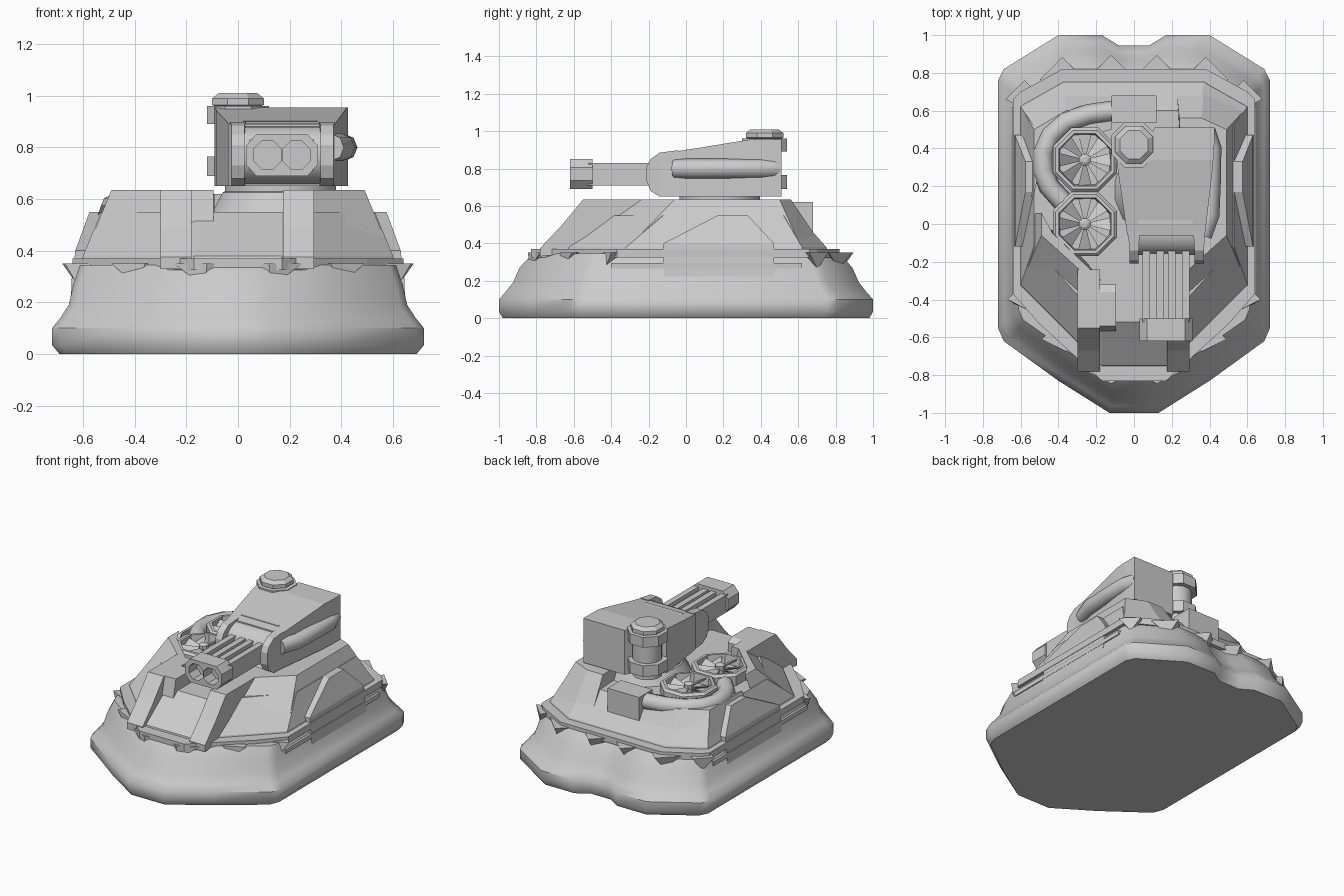
import bpy, bmesh, math
from mathutils import Vector, Matrix

if "Cube" in bpy.data.objects:
    bpy.data.objects.remove(bpy.data.objects["Cube"])


def loft(name, loops, smooth=0, closed=False):
    """Skin a stack of equal-length loops of points; capped unless closed into a ring."""
    bm = bmesh.new()
    rings = [[bm.verts.new(p) for p in loop] for loop in loops]
    n = len(rings[0])
    pairs = list(zip(rings, rings[1:])) + ([(rings[-1], rings[0])] if closed else [])
    for a, b in pairs:
        for i in range(n):
            j = (i + 1) % n
            bm.faces.new((a[i], a[j], b[j], b[i]))
    if not closed:
        bm.faces.new(rings[0])
        bm.faces.new(rings[-1])
    bmesh.ops.recalc_face_normals(bm, faces=bm.faces)
    me = bpy.data.meshes.new(name)
    bm.to_mesh(me)
    bm.free()
    ob = bpy.data.objects.new(name, me)
    bpy.context.collection.objects.link(ob)
    if smooth:
        for o in bpy.context.selected_objects:
            o.select_set(False)
        bpy.context.view_layer.objects.active = ob
        ob.select_set(True)
        bpy.ops.object.shade_smooth_by_angle(angle=math.radians(smooth))
    return ob


def sym(half):
    return half + [(-x, y) for x, y in reversed(half)]


def at(outline, z, sx=1, sy=1):
    return [(x * sx, y * sy, z) for x, y in outline]


def box(name, x0, x1, y0, y1, z0, z1):
    r = [(x0, y0), (x1, y0), (x1, y1), (x0, y1)]
    return loft(name, [at(r, z0), at(r, z1)])


def side_profile(name, pts, x0, x1):
    return loft(name, [[(x, y, z) for y, z in pts] for x in (x0, x1)])


def gon(cx, cy, r, n=8):
    return [(cx + r * math.cos((i + .5) * math.tau / n) / math.cos(math.pi / n),
             cy + r * math.sin((i + .5) * math.tau / n) / math.cos(math.pi / n)) for i in range(n)]


def disc_stack(name, cx, cy, steps, n=8, smooth=0):
    return loft(name, [at(gon(cx, cy, r, n), z) for r, z in steps], smooth)


def sections(name, stations):
    """Box-section body from (y, x_left, x_right, z_low, z_high) stations."""
    return loft(name, [[(a, y, lo), (b, y, lo), (b, y, hi), (a, y, hi)]
                       for y, a, b, lo, hi in stations])


def tube(name, pts, r, res=2):
    cu = bpy.data.curves.new(name, 'CURVE')
    cu.dimensions = '3D'
    cu.bevel_depth, cu.bevel_resolution, cu.use_fill_caps = r, res, True
    sp = cu.splines.new('POLY')
    sp.points.add(len(pts) - 1)
    for p, c in zip(sp.points, pts):
        p.co = (*c, 1)
    ob = bpy.data.objects.new(name, cu)
    bpy.context.collection.objects.link(ob)
    for o in bpy.context.selected_objects:
        o.select_set(False)
    bpy.context.view_layer.objects.active = ob
    ob.select_set(True)
    bpy.ops.object.convert(target='MESH')
    bpy.ops.object.shade_smooth_by_angle(angle=math.radians(50))


# Inflated skirt with rear notch
skirt = sym([(.13, -1), (.4, -.83), (.69, -.62), (.72, -.55), (.72, .76),
             (.69, .82), (.4, 1), (.17, 1), (.08, .945)])
loft("skirt", [at(skirt, z, sx, sy) for z, sx, sy in
               [(0, .96, .98), (.035, 1, 1), (.1, 1, 1), (.14, .955, .965), (.19, .91, .925),
                (.27, .885, .89), (.345, .85, .82)]], 40)

# Deck rim, side flanges and pointed skirt clamps
rim = sym([(.17, -.83), (.5, -.53), (.64, -.37), (.64, .66), (.6, .7), (.38, .82)])
loft("deck_rim", [at(rim, .325), at(rim, .37)])
clamps = [(.12, -.78, .13), (.36, -.61, .13), (.57, -.4, .1), (.12, .775, .12), (.38, .765, .12), (.58, .66, .1)]
for s in (1, -1):
    box("side_flange", s * .58, s * .645, -.4, .62, .265, .295)
    for x, y, r in clamps:
        out = Vector((s * x, y, 0)).normalized() * .055
        base = [(s * x + r, y), (s * x, y + r), (s * x - r, y), (s * x, y - r * .5)]
        tip = [(s * x + out.x + (p[0] - s * x) * .04, y + out.y + (p[1] - y) * .04) for p in base]
        loft("skirt_clamp", [at(tip, .265), at(base, .35)])

# Core hull
loft("hull_core", [at(sym(h), z) for z, h in [
    (.28, [(.17, -.78), (.62, -.34), (.62, .62), (.38, .78)]),
    (.38, [(.17, -.75), (.6, -.32), (.6, .62), (.37, .75)]),
    (.55, [(.17, -.52), (.53, -.12), (.53, .52), (.35, .6)])]])

# Raised armour blocks, right (full length) and left (front only)
loft("right_armour", [
    at([(.28, -.62), (.6, -.32), (.6, .62), (.37, .74), (.22, .74)], .37),
    at([(.28, -.25), (.49, -.06), (.49, .5), (.36, .56), (.24, .56)], .635)])
loft("left_armour", [
    at([(-.28, -.62), (-.6, -.32), (-.6, .04), (-.42, .0), (-.17, -.3)], .37),
    at([(-.28, -.25), (-.49, -.06), (-.49, .06), (-.43, -.05), (-.18, -.29)], .635)])
loft("left_rear_armour", [
    at([(-.6, .1), (-.6, .62), (-.37, .74), (-.12, .74), (-.12, .5), (-.5, .4)], .37),
    at([(-.53, .15), (-.53, .5), (-.36, .6), (-.12, .6), (-.12, .5), (-.48, .4)], .575)])

# Front rails
for x0, x1, back in ((.175, .295, -.1), (-.3, -.18, -.24)):
    side_profile("front_rail", [(-.78, .33), (-.78, .375), (-.67, .49), (-.55, .635),
                                (back, .635), (back, .4)], x0, x1)

# Bent side skirts plates
for s in (1, -1):
    loft("side_plate", [[(s * x, a, z), (s * (x - .07), a, z), (s * (x - .07), b, z), (s * x, b, z)]
                        for z, x, a, b in [(.22, .648, -.12, .47), (.4, .63, -.12, .47),
                                           (.55, .575, .17, .33)]])

# Headlamp block
side_profile("lamp_block", [(-.58, .46), (-.54, .635), (-.36, .635), (-.32, .61), (-.32, .46)], -.18, -.095)

# Cooling fans
for cy in (0, .34):
    loft("fan_ring", [at(gon(-.26, cy, r), z) for r, z in
                      [(.17, .53), (.17, .615), (.155, .63), (.138, .63), (.13, .56), (.13, .53)]], closed=True)
    disc_stack("fan_floor", -.26, cy, [(.135, .54), (.135, .57)])
    disc_stack("fan_hub", -.26, cy, [(.03, .56), (.03, .625), (.015, .635)])
    for k in range(8):
        rot = Matrix.Rotation(k * math.tau / 8, 4, 'Z')
        pts = [(.025, -.008, .605), (.135, -.035, .62), (.135, .035, .58), (.025, .008, .59)]
        top = [rot @ Vector(p) + Vector((-.26, cy, 0)) for p in pts]
        loft("fan_blade", [top, [p - Vector((0, 0, .01)) for p in top]])

# Exhaust box and pipe
box("exhaust_box", -.12, .12, .535, .68, .38, .62)
tube("exhaust_pipe", [(-.1, .6, .565), (-.24, .58, .565), (-.36, .54, .565), (-.44, .47, .565),
                      (-.48, .38, .565), (-.48, .28, .565), (-.45, .2, .565), (-.36, .1, .565)], .055)

# Turret neck
disc_stack("turret_neck", .165, .18, [(.27, .54), (.225, .625), (.215, .63), (.215, .66)], 16, 30)

# Turret body and cheeks
sections("turret_body", [(-.06, -.035, .375, .65, .89), (.28, -.085, .415, .65, .945),
                         (.34, -.09, .42, .65, .955), (.42, .06, .425, .65, .955), (.51, .11, .425, .65, .955)])
for a, b in ((-.025, .025), (.32, .37)):
    sections("turret_cheek", [(-.21, a, b, .73, .81), (-.19, a, b, .68, .85), (-.14, a, b, .65, .885),
                              (-.04, a - .006, b + .006, .65, .898)])
loft("gun_mantlet", [[(x, -.04 + .125 * math.cos(t * math.tau / 16), .77 + .115 * math.sin(t * math.tau / 16))
                      for t in range(16)] for x in (.02, .33)], 35)
box("turret_roof_panel", .02, .31, -.0, .27, .88, .903)

# Side conduit on the turret
tube("turret_conduit", [(.38, .49, .8), (.41, .4, .8), (.408, .25, .8), (.4, .05, .8), (.36, -.06, .8)], .053)

# Sensor column at the rear left corner
disc_stack("sensor_column", 0, .42, [(.09, .65), (.09, .96)], 12, 40)
for z0, z1 in ((.69, .765), (.89, .96)):
    disc_stack("column_collar", 0, .42, [(.12, z0), (.12, z1)])
disc_stack("sensor_cap", 0, .42, [(.08, .955), (.1, .965), (.1, .99), (.075, 1.01)])

# Twin gun bars and core
box("gun_core", .06, .28, -.52, -.1, .735, .805)
for x in (.065, .14, .2, .275):
    box("gun_bar", x - .02, x + .02, -.52, -.08, .71, .83)

# Muzzle block with two bores
muzzle = [(.03, .735), (.07, .69), (.27, .69), (.31, .735), (.31, .805), (.27, .85), (.07, .85), (.03, .805)]
block = loft("muzzle", [[(x, y, z) for x, z in muzzle] for y in (-.62, -.5)])
for cx in (.114, .226):
    cut = loft("bore_cutter", [[(x, y, z) for x, z in gon(cx, .77, .054)] for y in (-.7, -.53)])
    cut.hide_render = True
    cut.hide_set(True)
    m = block.modifiers.new("bore", 'BOOLEAN')
    m.operation, m.object, m.solver = 'DIFFERENCE', cut, 'EXACT'
bpy.context.view_layer.objects.active = block
for m in list(block.modifiers):
    cut = m.object
    bpy.ops.object.modifier_apply(modifier=m.name)
    bpy.data.objects.remove(cut)
